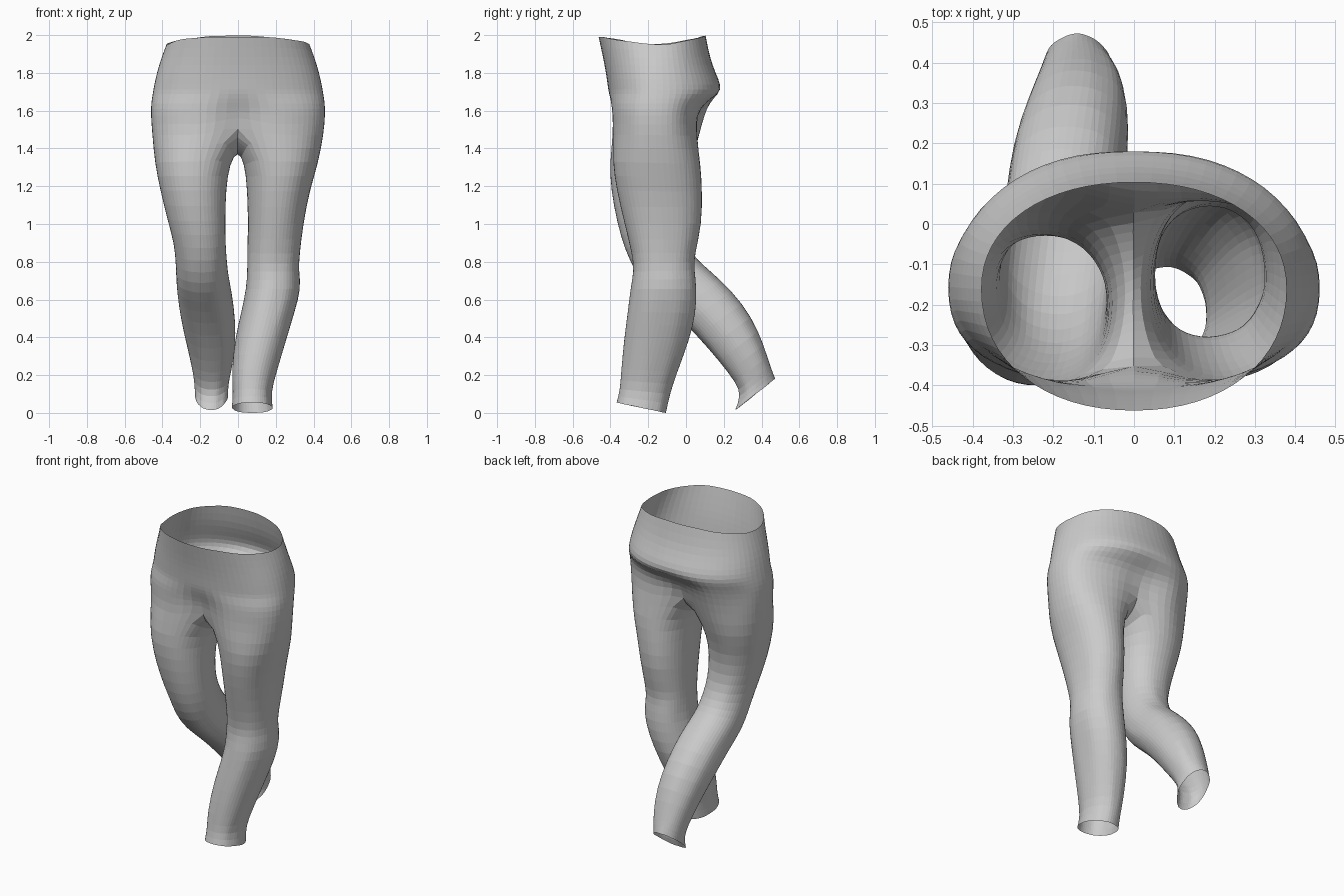
import bpy, bmesh, random
from math import sin, cos, pi, radians, exp, copysign

if "Cube" in bpy.data.objects:
    bpy.data.objects.remove(bpy.data.objects["Cube"])

random.seed(4)
HALF = 16          # segments around the outer half of the hips
SADDLE = 8         # segments across the crotch, front to back
MID_Y = -.16       # depth of the widest point of the hips

# Hips: z, half width, front y, back y, squareness, front cleft, back cleft,
#       front lift, back lift, extra fullness behind the -x thigh
HIPS = [
    (1.950, .380, -.464, .105, 2.15, .00, .00, .00, .00, .00),
    (1.880, .408, -.440, .128, 2.15, .00, .00, .00, .00, .00),
    (1.800, .432, -.425, .158, 2.15, .00, .00, .00, .00, .00),
    (1.735, .446, -.416, .188, 2.15, .00, .00, .00, .00, .00),
    (1.690, .454, -.410, .188, 2.15, .00, .01, .00, .00, .00),
    (1.640, .462, -.408, .105, 2.40, .02, .01, .00, .00, .04),
    (1.580, .464, -.404, .070, 2.50, .04, .02, .02, .00, .05),
    (1.480, .456, -.402, .070, 2.50, .06, .05, .07, .05, .02),
]

# Leg rings: inner x, outer x, front (y, z), back (y, z)
STANDING_LEG = [
    (.035, .425, -.390, 1.33, .078, 1.31),
    (.050, .380, -.368, 1.18, .085, 1.18),
    (.053, .345, -.325, 1.00, .085, 1.00),
    (.050, .325, -.280, .83, .042, .83),
    (.048, .322, -.278, .75, .042, .76),
    (.045, .332, -.292, .66, .055, .66),
    (.020, .302, -.308, .54, .052, .53),
    (-.015, .258, -.325, .40, .018, .39),
    (-.035, .200, -.345, .22, -.052, .20),
    (-.025, .172, -.352, .12, -.088, .10),
    (-.030, .182, -.370, .055, -.108, .000),
]
BENT_LEG = [
    (.045, .440, -.405, 1.33, .030, 1.31),
    (.064, .412, -.398, 1.18, -.020, 1.18),
    (.068, .372, -.365, 1.01, -.035, 1.03),
    (.066, .335, -.325, .87, -.010, .92),
    (.060, .328, -.265, .74, .035, .835),
    (.050, .328, -.185, .635, .085, .785),
    (.030, .318, -.070, .540, .185, .705),
    (.015, .300, .060, .410, .300, .580),
    (.015, .265, .180, .270, .385, .430),
    (.035, .240, .270, .155, .435, .285),
    (.050, .230, .292, .090, .458, .220),
    (.055, .228, .262, .015, .470, .180),
]


def rounded(v, power):
    return copysign(abs(v) ** (2 / power), v)


def hip_ring(bm, spec, waist):
    """Closed ring: front centre, +x side, back centre, -x side."""
    z, hw, yf, yb, power, cf, cb, lift_f, lift_b, full = spec
    ring = []
    for i in range(2 * HALF):
        a = -pi / 2 + pi * i / HALF
        x = hw * rounded(cos(a), power)
        s = rounded(sin(a), power)
        near = exp(-(x / .10) ** 2)
        if s < 0:
            y, dz = MID_Y + (MID_Y - yf) * s + cf * near, lift_f * near
        else:
            y, dz = MID_Y + (yb - MID_Y) * s - cb * near, lift_b * near
            y += full * exp(-((x + .22) / .14) ** 2)
        if waist:                       # wavy waist edge
            dz += .045 * (1 - cos(a) ** 4) + random.uniform(-.008, .004)
        ring.append(bm.verts.new((x, y, z + dz)))
    return ring


def leg_ring(bm, spec, side, jitter):
    """Closed ring starting at the inner front, running round the outside."""
    xi, xo, yf, zf, yb, zb = spec
    n = HALF + SADDLE
    ring = []
    for i in range(n):
        a = radians(240) + 2 * pi * i / n
        u = 1.01 * rounded(cos(a), 2.15)
        v = 1.01 * rounded(sin(a), 2.15)
        x = (xi + xo) / 2 + (xo - xi) / 2 * u
        ring.append(bm.verts.new((
            side * x + random.uniform(-jitter, jitter),
            (yf + yb) / 2 + (yb - yf) / 2 * v + random.uniform(-jitter, jitter),
            max(0, (zf + zb) / 2 + (zb - zf) / 2 * v))))
    return ring


def bridge(bm, a, b):
    n = len(a)
    for i in range(n):
        k = (i + 1) % n
        bm.faces.new((a[i], a[k], b[k], b[i]))


bm = bmesh.new()

# Hips
rings = [hip_ring(bm, s, k == 0) for k, s in enumerate(HIPS)]
for a, b in zip(rings, rings[1:]):
    bridge(bm, a, b)

# Crotch strip from back centre to front centre, sagging in the middle
last = rings[-1]
front, back = last[0].co.copy(), last[HALF].co.copy()
saddle = []
for i in range(1, SADDLE):
    p = back.lerp(front, i / SADDLE)
    p.z -= .15 * sin(pi * i / SADDLE)
    saddle.append(bm.verts.new(p))

# Legs, each hung from one half of the hips plus the crotch strip
for side, specs in ((1, STANDING_LEG), (-1, BENT_LEG)):
    prev = [last[(side * i) % (2 * HALF)] for i in range(HALF + 1)] + saddle
    for spec in specs:
        ring = leg_ring(bm, spec, side, .004 if spec[3] < .9 else .001)
        bridge(bm, prev, ring)
        prev = ring

bmesh.ops.recalc_face_normals(bm, faces=bm.faces[:])
mesh = bpy.data.meshes.new("trousers")
bm.to_mesh(mesh)
bm.free()
trousers = bpy.data.objects.new("trousers", mesh)
bpy.context.collection.objects.link(trousers)

# Soft cloth surface with visible facets
sub = trousers.modifiers.new("soften", 'SUBSURF')
sub.levels = sub.render_levels = 1
bpy.context.view_layer.objects.active = trousers
trousers.select_set(True)
bpy.ops.object.modifier_apply(modifier=sub.name)
bpy.ops.object.shade_flat()
